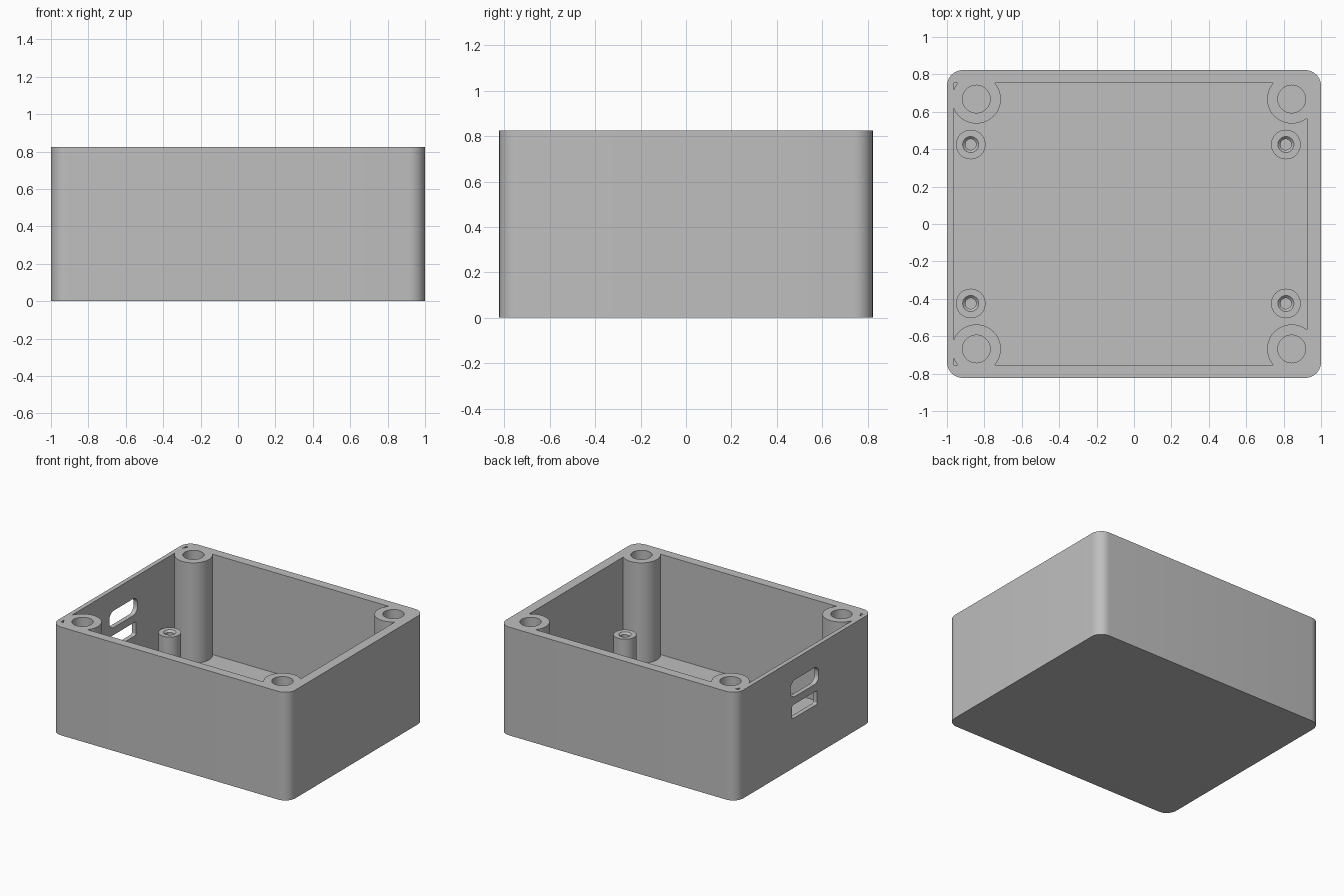
import bpy
import bmesh
import math

cube = bpy.data.objects.get("Cube")
if cube:
    bpy.data.objects.remove(cube, do_unlink=True)

# Main dimensions
HALF_X, HALF_Y, HEIGHT = 1.0, 0.823, 0.825
FLOOR = 0.06
OVER = 0.1

grey = bpy.data.materials.new("grey_plastic")
grey.use_nodes = True
grey.diffuse_color = (0.52, 0.52, 0.52, 1)
grey.node_tree.nodes["Principled BSDF"].inputs["Base Color"].default_value = (0.52, 0.52, 0.52, 1)


def rounded_outline(half_w, half_h, radius, steps=10):
    """Counter-clockwise rounded rectangle around the origin."""
    points = []
    for corner, (sx, sy) in enumerate([(1, 1), (-1, 1), (-1, -1), (1, -1)]):
        for i in range(steps + 1):
            a = math.radians(90) * (corner + i / steps)
            points.append((sx * (half_w - radius) + radius * math.cos(a),
                           sy * (half_h - radius) + radius * math.sin(a)))
    return points


def make_object(name, bm):
    bmesh.ops.recalc_face_normals(bm, faces=bm.faces)
    mesh = bpy.data.meshes.new(name)
    bm.to_mesh(mesh)
    bm.free()
    mesh.materials.append(grey)
    obj = bpy.data.objects.new(name, mesh)
    bpy.context.collection.objects.link(obj)
    return obj


def prism(name, outline, place, offset):
    """Extrude an outline; place maps its 2D points into space."""
    bm = bmesh.new()
    face = bm.faces.new([bm.verts.new(place(u, v)) for u, v in outline])
    moved = bmesh.ops.extrude_face_region(bm, geom=[face])["geom"]
    verts = [g for g in moved if isinstance(g, bmesh.types.BMVert)]
    bmesh.ops.translate(bm, verts=verts, vec=offset)
    return make_object(name, bm)


def round_column(name, x, y, profile, sides=48):
    """Closed turned solid from (radius, z) rings, bottom to top."""
    bm = bmesh.new()
    rings = []
    for r, z in profile:
        rings.append([bm.verts.new((x + r * math.cos(math.tau * i / sides),
                                    y + r * math.sin(math.tau * i / sides), z))
                      for i in range(sides)])
    for low, high in zip(rings, rings[1:]):
        for i in range(sides):
            j = (i + 1) % sides
            bm.faces.new((low[i], low[j], high[j], high[i]))
    bm.faces.new(rings[0][::-1])
    bm.faces.new(rings[-1])
    return make_object(name, bm)


def cut(target, tool):
    """Subtract the tool from the target and discard the tool."""
    tool.hide_render = True
    mod = target.modifiers.new("cut", "BOOLEAN")
    mod.operation = "DIFFERENCE"
    mod.solver = "EXACT"
    mod.object = tool
    bpy.context.view_layer.objects.active = target
    bpy.ops.object.modifier_apply(modifier=mod.name)
    bpy.data.objects.remove(tool, do_unlink=True)


# Outer block with rounded upright corners
body = prism("enclosure_body", rounded_outline(HALF_X, HALF_Y, 0.085),
             lambda u, v: (u, v, 0), (0, 0, HEIGHT))

# Cavity, with the thinner wall on the port side
left, right, depth = -0.966, 0.926, 0.753
cavity = prism("cavity", [(left, -depth), (right, -depth), (right, depth), (left, depth)],
               lambda u, v: (u, v, FLOOR), (0, 0, HEIGHT + OVER - FLOOR))

corner_posts = [(sx * 0.843, sy * 0.668) for sx in (-1, 1) for sy in (-1, 1)]
standoffs = [(x, sy * 0.425) for x in (-0.873, 0.812) for sy in (-1, 1)]
STANDOFF_TOP = 0.32

# Leave the corner posts and board standoffs standing in the cavity
for x, y in corner_posts:
    cut(cavity, round_column("post", x, y, [(0.131, -OVER), (0.131, HEIGHT + 2 * OVER)], 64))
for x, y in standoffs:
    cut(cavity, round_column("standoff", x, y, [(0.079, -OVER), (0.079, STANDOFF_TOP)]))
cut(body, cavity)

# Screw holes in the corner posts
for x, y in corner_posts:
    cut(body, round_column("screw_hole", x, y, [(0.074, HEIGHT - 0.36), (0.074, HEIGHT + OVER)]))

# Countersunk pilot holes in the standoffs
for x, y in standoffs:
    cut(body, round_column("pilot_hole", x, y, [
        (0.029, FLOOR + 0.02), (0.029, STANDOFF_TOP - 0.014),
        (0.043, STANDOFF_TOP), (0.043, STANDOFF_TOP + 0.03)], 32))

# Two port openings in the thin wall: a rounded slot above a squarer one
for half_w, half_h, radius, z in [(0.17, 0.064, 0.055, 0.603), (0.15, 0.052, 0.012, 0.43)]:
    cut(body, prism("port", rounded_outline(half_w, half_h, radius),
                    lambda u, v: (-HALF_X - OVER, u, z + v), (0.2, 0, 0)))

# Smooth curves, crisp edges
bpy.ops.object.select_all(action="DESELECT")
body.select_set(True)
bpy.context.view_layer.objects.active = body
bpy.ops.object.shade_smooth_by_angle(angle=math.radians(30))
